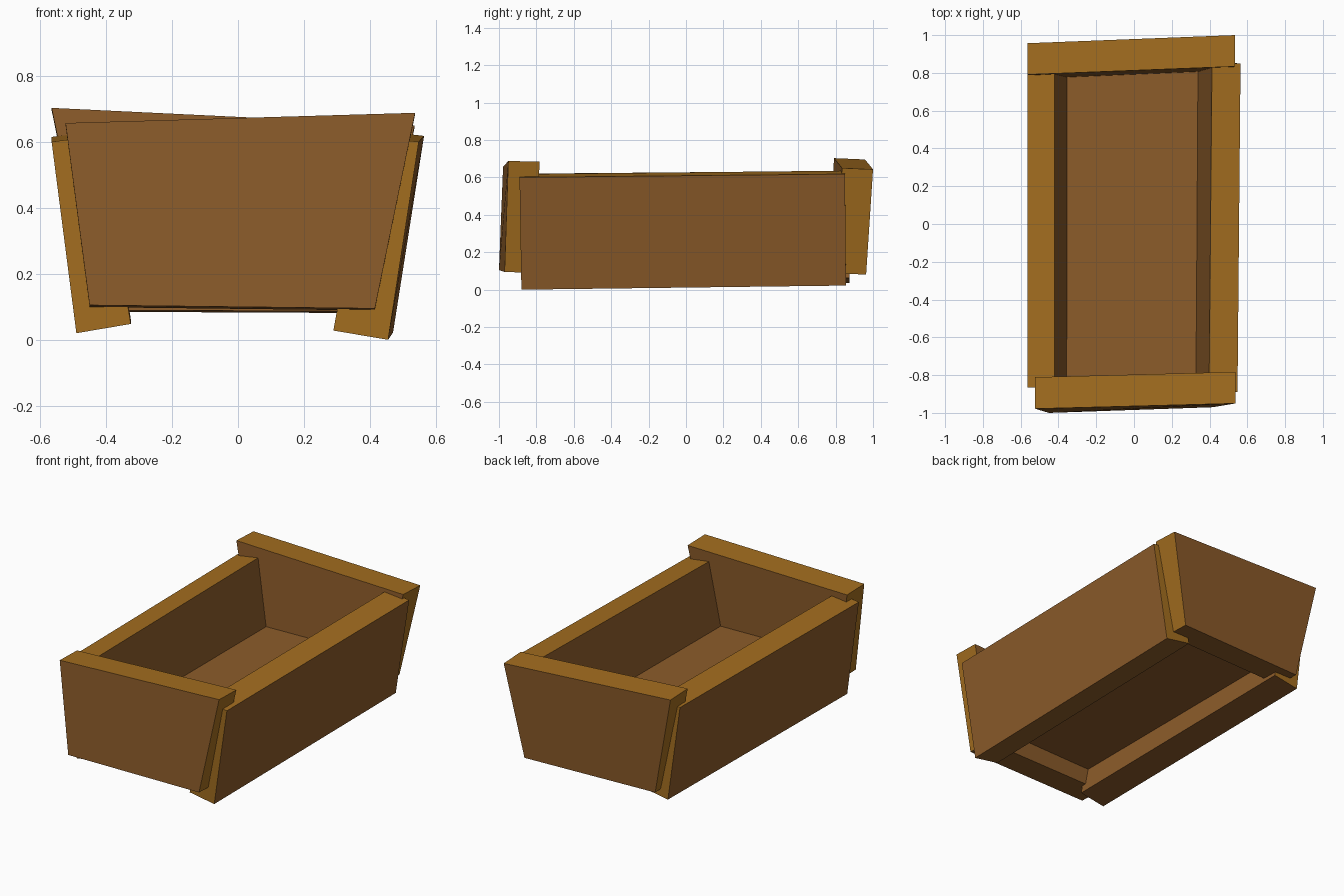
import bpy
import bmesh
from mathutils import Vector

cube = bpy.data.objects.get("Cube")
if cube:
    bpy.data.objects.remove(cube, do_unlink=True)


def make_material(name, colour):
    mat = bpy.data.materials.new(name)
    mat.use_nodes = True
    mat.diffuse_color = colour
    mat.node_tree.nodes["Principled BSDF"].inputs["Base Color"].default_value = colour
    return mat


face_wood = make_material("brown face wood", (0.265, 0.107, 0.023, 1))
edge_wood = make_material("golden edge wood", (0.37, 0.155, 0.014, 1))


def plank(name, outline, low_depth, high_depth, edge_index=1):
    """Extrude a four-cornered board; its top and ends use the edge wood."""
    bm = bmesh.new()
    outer = [bm.verts.new(p) for p in outline]
    depths = (low_depth, low_depth, high_depth, high_depth)
    inner = [bm.verts.new(Vector(p) + Vector(d)) for p, d in zip(outline, depths)]
    broad = [bm.faces.new(outer), bm.faces.new(inner)]
    for i in range(4):
        j = (i + 1) % 4
        bm.faces.new([outer[i], outer[j], inner[j], inner[i]])
    bmesh.ops.recalc_face_normals(bm, faces=bm.faces)
    for face in bm.faces:
        plain = face in broad or face.normal.z < -0.7
        face.material_index = 0 if plain else edge_index
    mesh = bpy.data.meshes.new(name)
    bm.to_mesh(mesh)
    bm.free()
    mesh.materials.append(face_wood)
    mesh.materials.append(edge_wood)
    obj = bpy.data.objects.new(name, mesh)
    bpy.context.collection.objects.link(obj)


# Long side boards, leaning outwards: outer corners, then depth below and above
plank("left_side_board",
      [(0.455, -0.88, 0), (0.47, 0.855, 0.022), (0.564, 0.85, 0.618), (0.548, -0.89, 0.6)],
      (-0.166, 0, 0.028), (-0.151, 0, 0.018))
plank("right_side_board",
      [(-0.49, -0.86, 0.02), (-0.49, 0.875, 0.035), (-0.565, 0.865, 0.615), (-0.565, -0.865, 0.6)],
      (0.165, 0, 0.028), (0.145, 0, 0.02))

# Tapered end boards, slightly askew
plank("front_end_board",
      [(-0.45, -1, 0.105), (0.415, -0.97, 0.095), (0.537, -0.95, 0.688), (-0.523, -0.978, 0.657)],
      (0, 0.165, -0.006), (0, 0.167, -0.004))
plank("back_end_board",
      [(-0.44, 0.927, 0.085), (0.42, 0.963, 0.081), (0.535, 1, 0.643), (-0.565, 0.957, 0.696)],
      (0, -0.16, 0.005), (0, -0.166, 0.007))

# Raised floor between the boards
plank("floor_board",
      [(-0.38, -0.85, 0.2), (0.37, -0.85, 0.2), (0.37, 0.83, 0.2), (-0.38, 0.83, 0.2)],
      (0, 0, 0.037), (0, 0, 0.037), edge_index=0)
